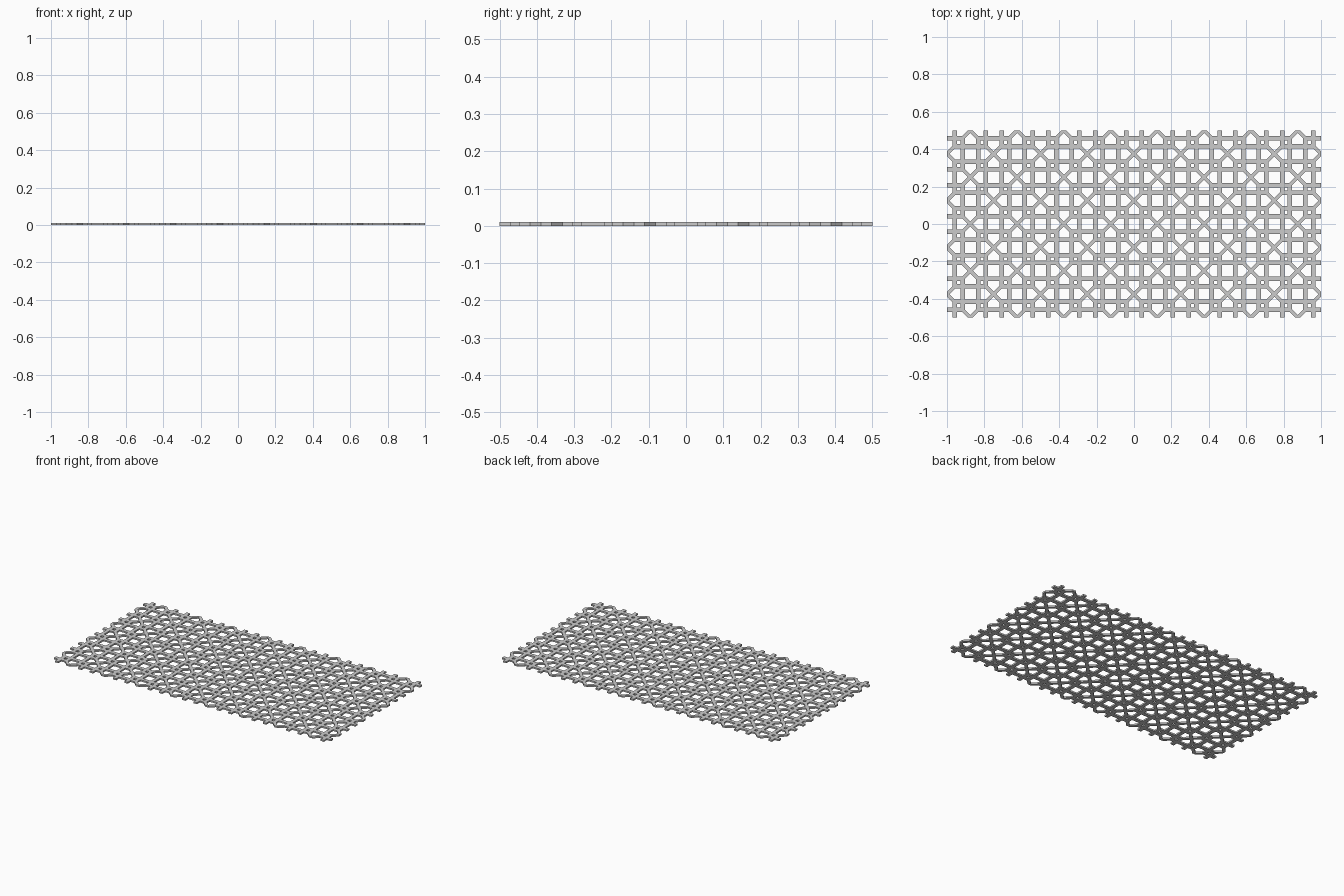
import bpy, bmesh

if "Cube" in bpy.data.objects:
    bpy.data.objects.remove(bpy.data.objects["Cube"])

S = 0.125            # tile size
U = S / 3            # spacing of the strap lines
W = 0.012            # half width of straight straps
Q = 0.0098 * 2 ** 0.5  # half width of diagonal straps, measured along an axis
THICK = 0.01
NX, NY = 16, 8

a, b = U - W, U + W
c, e = 2 * U - W, 2 * U + W

# Half of one tile: straps on one side of the tile diagonal
half = [(a, a), (a, 0), (b, 0), (b, a), (e - Q, a), (S - Q, 0), (S, 0), (S, Q),
        (e, a + Q), (e, c), (S, c), (S, e), (e, e), (c, c), (c, b), (b, b)]
other_half = [(y, x) for x, y in reversed(half)]

# Repeat the tile, mirrored in a checkerboard, over the whole panel
bm = bmesh.new()
for i in range(NX):
    for j in range(NY):
        for poly in (half, other_half):
            pts = poly
            if (i + j) % 2:
                pts = [(S - x, y) for x, y in reversed(poly)]
            bm.faces.new([bm.verts.new((x + (i - NX / 2) * S,
                                        y + (j - NY / 2) * S, 0))
                          for x, y in pts])
bmesh.ops.remove_doubles(bm, verts=bm.verts[:], dist=1e-5)

mesh = bpy.data.meshes.new("lattice_panel")
bm.to_mesh(mesh)
bm.free()
panel = bpy.data.objects.new("lattice_panel", mesh)
bpy.context.collection.objects.link(panel)

# Give the flat lattice its thickness
mod = panel.modifiers.new("thickness", 'SOLIDIFY')
mod.thickness = THICK
mod.offset = 1
